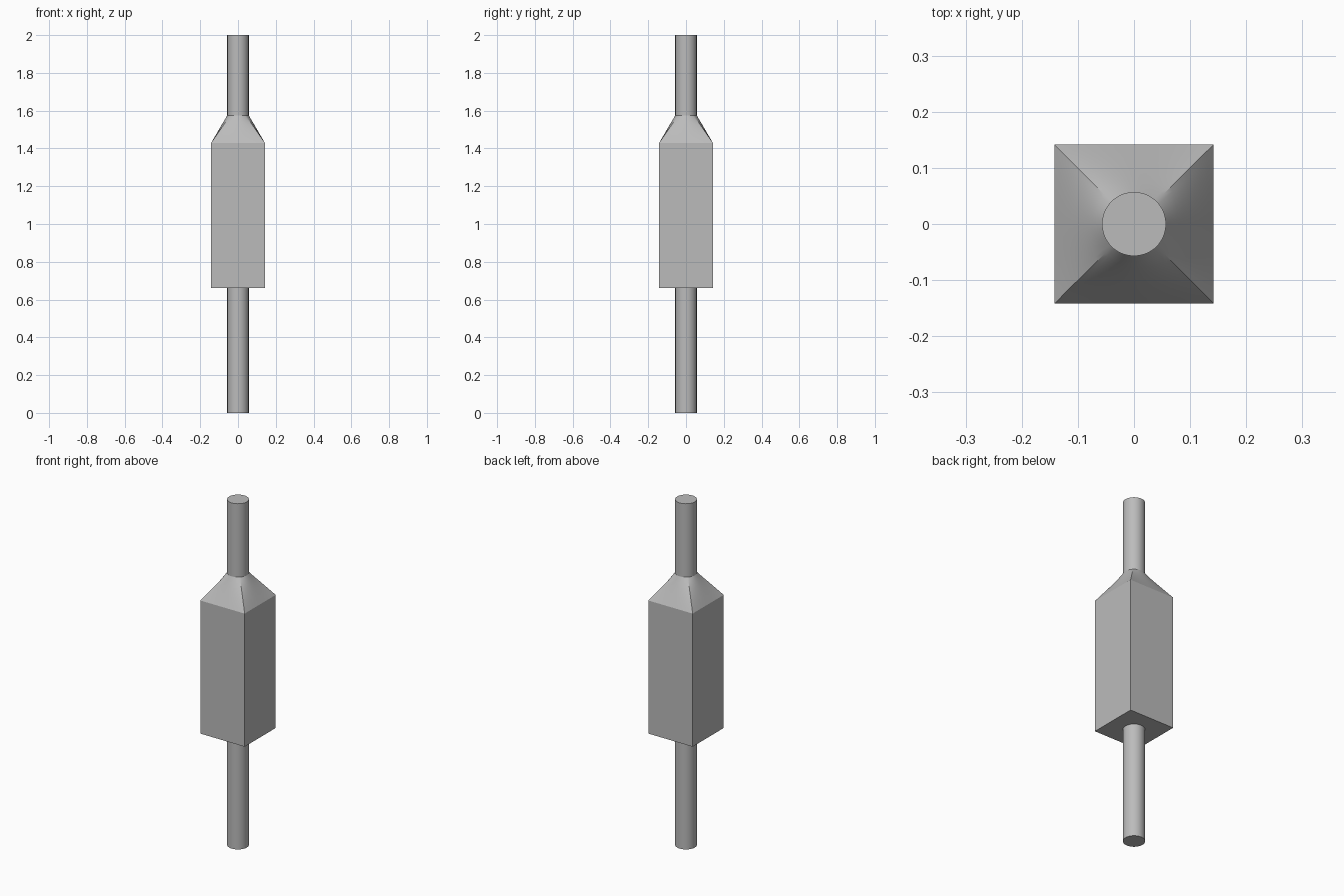
import bpy, bmesh, math

cube = bpy.data.objects.get("Cube")
if cube:
    bpy.data.objects.remove(cube, do_unlink=True)

ROD, HALF = 0.057, 0.142          # rod radius, half width of the square body
BODY_Z, NECK_Z, TOP_ROD_Z, TOP = 0.66, 1.43, 1.575, 2.0
SEG, RINGS = 64, 8

grey = bpy.data.materials.new("plain grey")
grey.use_nodes = True
colour = (0.5, 0.5, 0.5, 1)
grey.diffuse_color = colour
grey.node_tree.nodes["Principled BSDF"].inputs["Base Color"].default_value = colour


def finish(obj, name):
    obj.name = name
    obj.data.materials.append(grey)
    bpy.ops.object.select_all(action="DESELECT")
    obj.select_set(True)
    bpy.context.view_layer.objects.active = obj
    bpy.ops.object.shade_smooth_by_angle(angle=math.radians(30))


def rod(name, z0, z1):
    bpy.ops.mesh.primitive_cylinder_add(vertices=SEG, radius=ROD, depth=z1 - z0,
                                        location=(0, 0, (z0 + z1) / 2))
    finish(bpy.context.object, name)


def section(i, t):
    """Point i on the outline blended from square (t=0) to circle (t=1)."""
    a = 2 * math.pi * i / SEG
    side, along = divmod(i + SEG // 8, SEG // 4)
    u = HALF * (along / (SEG // 8) - 1)
    turn = side * math.pi / 2
    c, s = math.cos(turn), math.sin(turn)
    sx, sy = HALF * c - u * s, HALF * s + u * c
    return (sx + (ROD * math.cos(a) - sx) * t,
            sy + (ROD * math.sin(a) - sy) * t)


# Square body with a shoulder lofted from square to round
bm = bmesh.new()
levels = [(BODY_Z, 0)] + [(NECK_Z + (TOP_ROD_Z - NECK_Z) * k / RINGS, k / RINGS)
                          for k in range(RINGS + 1)]
loops = [[bm.verts.new((*section(i, t), z)) for i in range(SEG)] for z, t in levels]
for low, high in zip(loops, loops[1:]):
    for i in range(SEG):
        j = (i + 1) % SEG
        bm.faces.new((low[i], low[j], high[j], high[i]))
bm.faces.new(loops[0][::-1])
bm.faces.new(loops[-1])
mesh = bpy.data.meshes.new("square_body")
bm.to_mesh(mesh)
bm.free()
body = bpy.data.objects.new("square_body", mesh)
bpy.context.collection.objects.link(body)
finish(body, "square_body")

# Round rods below and above
rod("lower_rod", 0, BODY_Z)
rod("upper_rod", TOP_ROD_Z, TOP)
